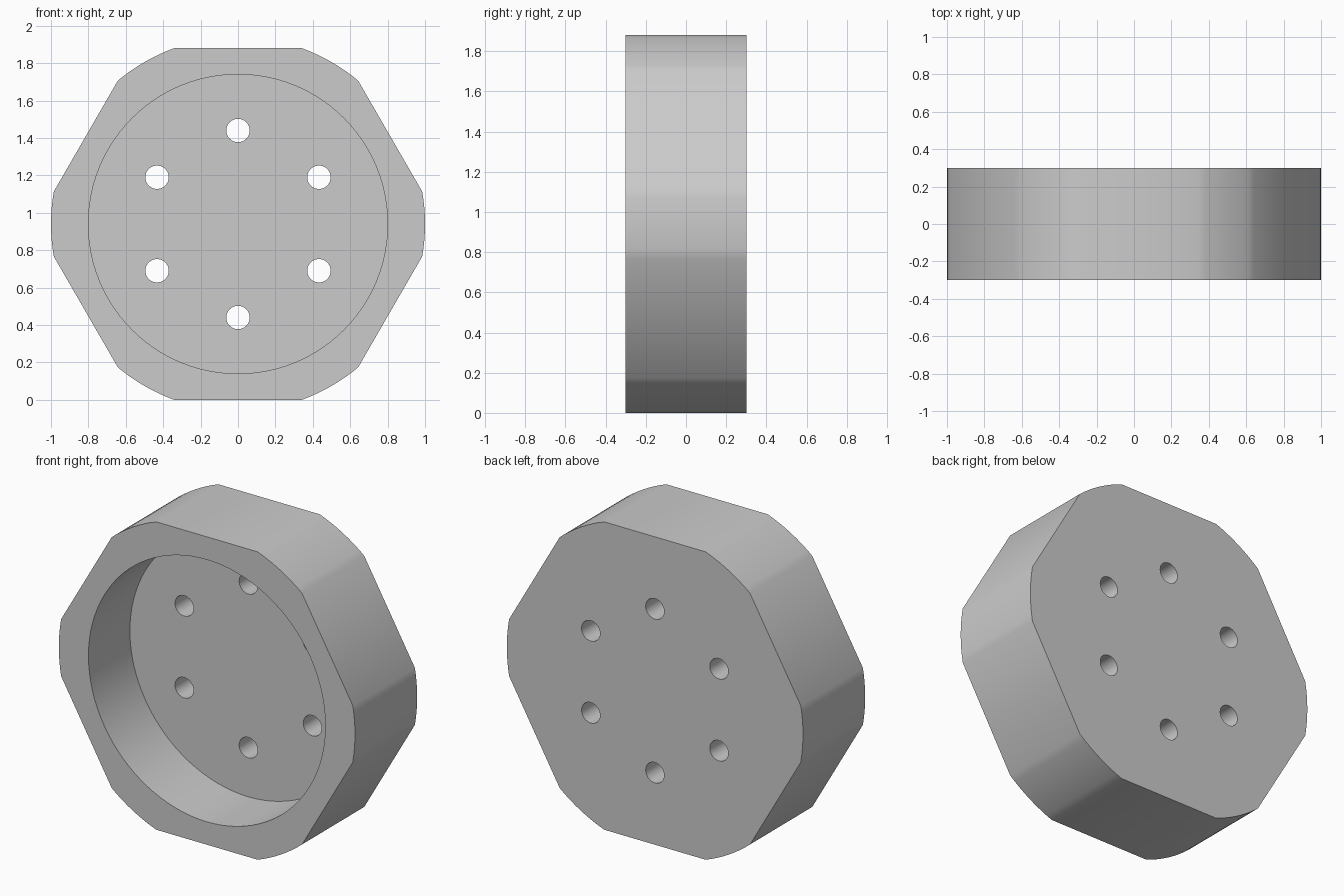
import bpy, bmesh
from math import pi, cos, sin, radians

if "Cube" in bpy.data.objects:
    bpy.data.objects.remove(bpy.data.objects["Cube"], do_unlink=True)

APOTHEM = 0.94            # distance from the axis to each flat
FRONT, BACK, FLOOR = -0.3, 0.3, 0.1

grey = bpy.data.materials.new("Light grey")
grey.use_nodes = True
colour = (0.6, 0.6, 0.6, 1)
grey.diffuse_color = colour
grey.node_tree.nodes["Principled BSDF"].inputs["Base Color"].default_value = colour


def circle(radius, count, cx=0, cz=0):
    return [(cx + radius * cos(2 * pi * i / count), cz + radius * sin(2 * pi * i / count))
            for i in range(count)]


def prisms(name, outlines, y0, y1):
    """Extrude closed x-z outlines along y into one object."""
    bm = bmesh.new()
    for outline in outlines:
        face = bm.faces.new([bm.verts.new((x, y0, z)) for x, z in outline])
        new = bmesh.ops.extrude_face_region(bm, geom=[face], use_keep_orig=True)["geom"]
        verts = [v for v in new if isinstance(v, bmesh.types.BMVert)]
        bmesh.ops.translate(bm, verts=verts, vec=(0, y1 - y0, 0))
    bmesh.ops.recalc_face_normals(bm, faces=bm.faces)
    mesh = bpy.data.meshes.new(name)
    bm.to_mesh(mesh)
    bm.free()
    mesh.materials.append(grey)
    obj = bpy.data.objects.new(name, mesh)
    bpy.context.collection.objects.link(obj)
    obj.location.z = APOTHEM
    return obj


# Round body with six flats: arcs between the flats, straight across them
outline = []
for side in range(6):
    for step in range(9):
        a = radians(60 * side - 10 + 20 * step / 8)
        outline.append((cos(a), sin(a)))
body = prisms("hub_body", [outline], FRONT, BACK)

# Front recess and ring of through holes
recess = prisms("recess_cutter", [circle(0.8, 96)], FRONT - 0.2, FLOOR)
holes = prisms("hole_cutter",
               [circle(0.0625, 32, x, z) for x, z in
                [(0.5 * cos(radians(a)), 0.5 * sin(radians(a))) for a in range(30, 390, 60)]],
               FLOOR - 0.1, BACK + 0.1)

bpy.context.view_layer.objects.active = body
for cutter in (recess, holes):
    cutter.hide_render = True
    mod = body.modifiers.new(cutter.name, "BOOLEAN")
    mod.operation, mod.solver, mod.object = "DIFFERENCE", "EXACT", cutter
    bpy.ops.object.modifier_apply(modifier=mod.name)
    bpy.data.objects.remove(cutter, do_unlink=True)

# Smooth round walls, crisp rims
bpy.ops.object.select_all(action="DESELECT")
body.select_set(True)
bpy.ops.object.shade_smooth_by_angle(angle=radians(30))
